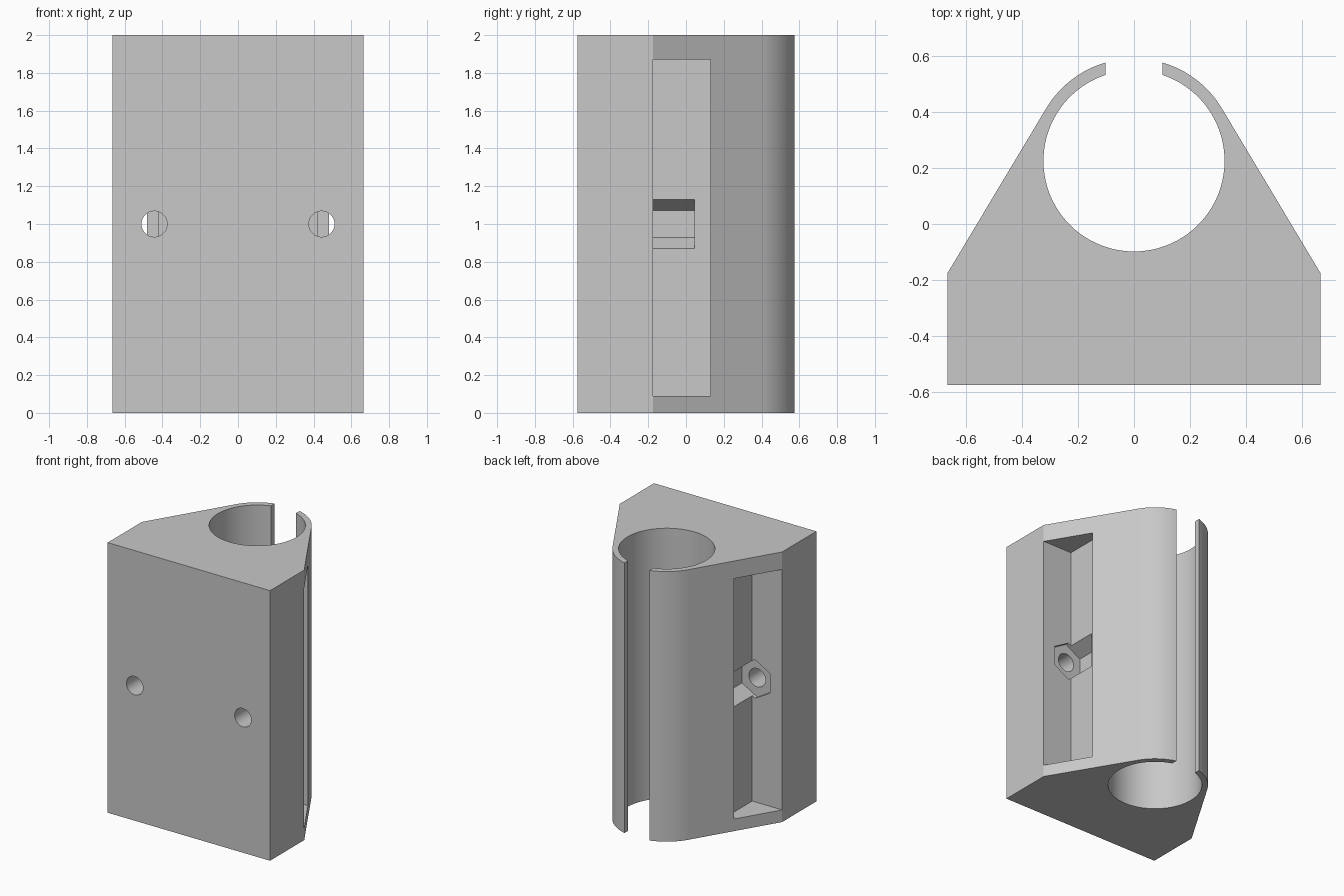
import bpy, bmesh, math
from mathutils import Matrix

cube = bpy.data.objects.get("Cube")
if cube:
    bpy.data.objects.remove(cube, do_unlink=True)

HEIGHT = 2.0
HALF_W, FRONT, SHOULDER = 0.665, -0.575, -0.175
CY, R_IN, R_OUT, GAP = 0.225, 0.323, 0.365, 0.102
SEGS = 40

grey = bpy.data.materials.new("light_grey_plastic")
grey.use_nodes = True
color = (0.58, 0.58, 0.58, 1)
grey.diffuse_color = color
grey.node_tree.nodes["Principled BSDF"].inputs["Base Color"].default_value = color


def add_object(name, bm):
    bmesh.ops.recalc_face_normals(bm, faces=bm.faces[:])
    mesh = bpy.data.meshes.new(name)
    bm.to_mesh(mesh)
    bm.free()
    mesh.materials.append(grey)
    obj = bpy.data.objects.new(name, mesh)
    bpy.context.collection.objects.link(obj)
    return obj


def arc(radius, start, end):
    steps = [start + (end - start) * i / SEGS for i in range(SEGS + 1)]
    return [(radius * math.cos(a), CY + radius * math.sin(a)) for a in steps]


def prism(name, outline, z0, z1):
    bm = bmesh.new()
    face = bm.faces.new([bm.verts.new((x, y, z0)) for x, y in outline])
    top = bmesh.ops.extrude_face_region(bm, geom=[face])["geom"]
    verts = [v for v in top if isinstance(v, bmesh.types.BMVert)]
    bmesh.ops.translate(bm, verts=verts, vec=(0, 0, z1 - z0))
    return add_object(name, bm)


def rod_along_y(name, sides, radius, x, y0, y1):
    # First corner of the section points up
    bm = bmesh.new()
    bmesh.ops.create_cone(bm, cap_ends=True, segments=sides,
                          radius1=radius, radius2=radius, depth=y1 - y0)
    turn = Matrix.Rotation(math.pi / 2, 4, 'X')
    bmesh.ops.transform(bm, matrix=turn, verts=bm.verts[:])
    bmesh.ops.translate(bm, verts=bm.verts[:], vec=(x, (y0 + y1) / 2, HEIGHT / 2))
    return add_object(name, bm)


# Body: block with sloped sides running tangent into an open tube clip
dx, dy = HALF_W, SHOULDER - CY
tangent = math.atan2(dy, dx) + math.acos(R_OUT / math.hypot(dx, dy))
outer = arc(R_OUT, tangent, math.acos(GAP / R_OUT))
inner = arc(R_IN, math.acos(GAP / R_IN), -math.pi / 2)
right = [(HALF_W, FRONT), (HALF_W, SHOULDER)] + outer + inner
left = [(-x, y) for x, y in reversed(right[:-1])]
body = prism("tube_clip_block", right + left, 0, HEIGHT)

# Side pockets, nut recesses and screw holes
cutters = []
for side in (-1, 1):
    xs = sorted((side * 0.42, side * 0.9))
    box = [(xs[0], SHOULDER), (xs[1], SHOULDER), (xs[1], 0.13), (xs[0], 0.13)]
    cutters.append(prism("side_pocket_cutter", box, 0.09, 1.87))
    cutters.append(rod_along_y("nut_recess_cutter", 6, 0.143, side * 0.443, -0.2, 0.045))
    cutters.append(rod_along_y("screw_hole_cutter", 48, 0.068, side * 0.443, -0.7, -0.1))

bpy.context.view_layer.objects.active = body
for cutter in cutters:
    cutter.hide_render = True
    mod = body.modifiers.new("cut", 'BOOLEAN')
    mod.operation = 'DIFFERENCE'
    mod.solver = 'EXACT'
    mod.object = cutter
    bpy.ops.object.modifier_apply(modifier=mod.name)
    bpy.data.objects.remove(cutter, do_unlink=True)

# Smooth curved walls, crisp edges
for obj in bpy.context.selected_objects:
    obj.select_set(False)
body.select_set(True)
bpy.ops.object.shade_smooth_by_angle(angle=math.radians(20))
